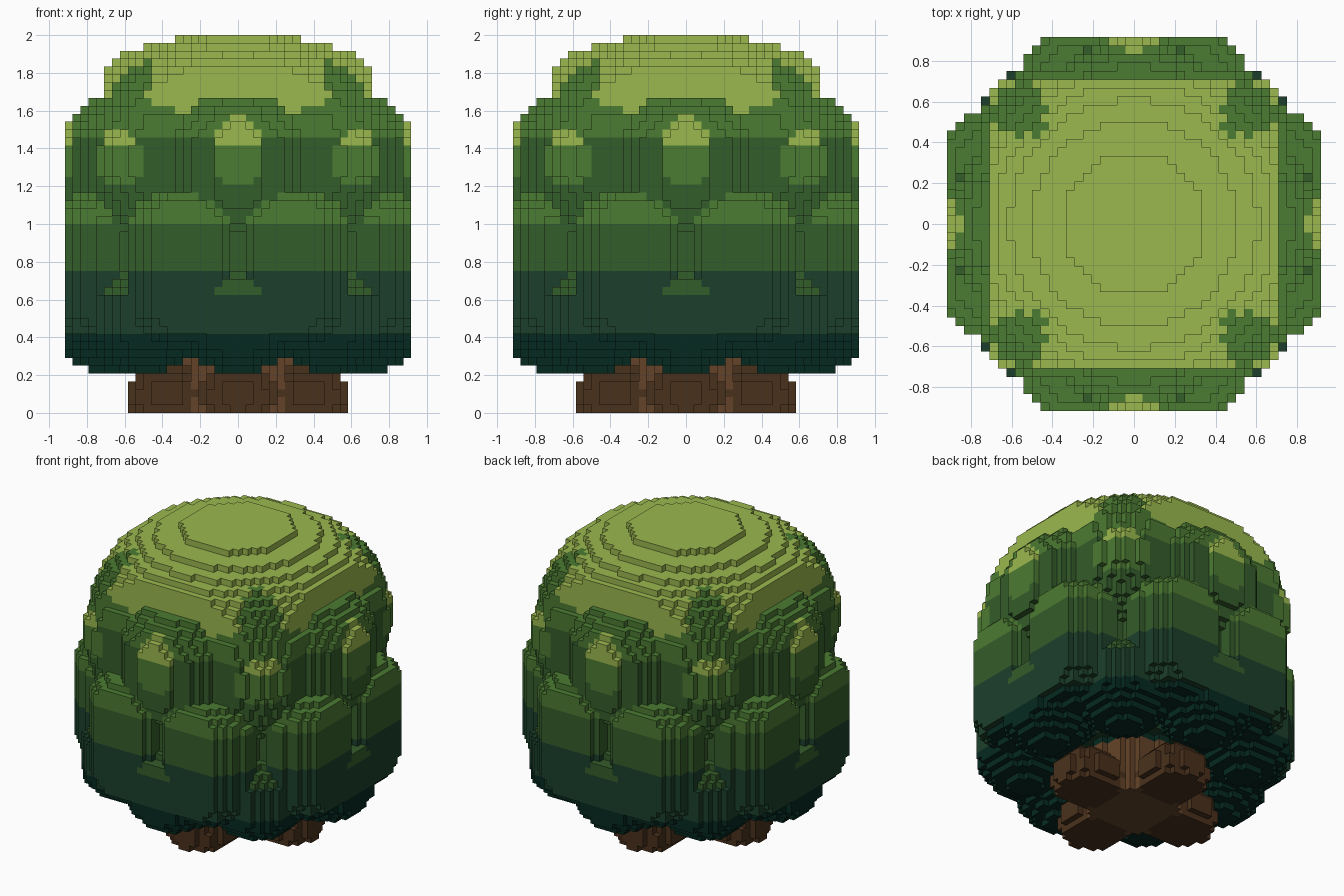
import bpy, bmesh
from math import cos, sin, radians

cube = bpy.data.objects.get("Cube")
if cube:
    bpy.data.objects.remove(cube)

V = 1 / 24            # voxel size
HALF, TALL = 22, 48   # grid half width and height


def linear(c):
    c /= 255
    return c / 12.92 if c <= 0.04045 else ((c + 0.055) / 1.055) ** 2.4


def material(name, rgb):
    col = [linear(c) for c in rgb] + [1]
    m = bpy.data.materials.new(name)
    m.use_nodes = True
    m.diffuse_color = col
    bsdf = m.node_tree.nodes["Principled BSDF"]
    bsdf.inputs["Base Color"].default_value = col
    bsdf.inputs["Roughness"].default_value = 0.9
    return m


LIGHT, GREEN, MID, DARK, DEEP, BARK, WOOD = range(7)
MATS = [material("light leaf", (155, 185, 78)),
        material("green leaf", (75, 123, 50)),
        material("mid leaf", (52, 93, 42)),
        material("dark leaf", (27, 63, 43)),
        material("deep leaf", (5, 41, 32)),
        material("bark", (73, 49, 28)),
        material("light wood", (100, 68, 40))]


def lump(angle, dist, wide, low, high, down, up, bands, limit=1.0):
    """Lump with straight sides from low to high and rounded ends.
    Bands are (lowest z, colour) from the top down."""
    a = radians(angle)
    return (dist * cos(a), dist * sin(a), wide, low, high, down, up, bands, limit)


body = [(1.46, GREEN), (0.88, MID), (0.42, DARK), (0, DEEP)]
tuft = [(1.42, LIGHT), (0, GREEN)]
belly = [(1.0, GREEN), (0.75, MID), (0.42, DARK), (0, DEEP)]
skirt = [(0.63, MID), (0.42, DARK), (0, DEEP)]

# Crown cap and inner core
leaves = [lump(0, 0, 0.87, 1.65, 1.6, 0.15, 0.415, [(0, LIGHT)], 0.71),
          lump(0, 0, 0.72, 1.08, 1.08, 0.74, 0.74, body)]
# Shoulders and tufts on the axes and diagonals
for a in (0, 90):
    leaves.append(lump(a, 0.43, 0.485, 1.17, 1.42, 0.32, 0.33, body))
    leaves.append(lump(a, 0.71, 0.22, 1.26, 1.4, 0.1, 0.23, tuft))
leaves.append(lump(45, 0.58, 0.34, 1.2, 1.45, 0.35, 0.43, body))
leaves.append(lump(45, 0.75, 0.205, 1.26, 1.38, 0.1, 0.19, tuft))
for a in (0, 45, 90):
    leaves.append(lump(a, 0.68, 0.29, 0.45, 0.55, 0.24, 0.22, skirt))
# Belly lumps between them; the outer two reach across the quadrant edges
for a in (-22.5, 22.5, 67.5, 112.5):
    leaves.append(lump(a, 0.74, 0.288, 0.6, 1.0, 0.27, 0.2, belly))

# Four spreading roots
roots = [lump(a, 0.38, 0.21, 0.08, 0.1, 0.13, 0.17, [(0, BARK)]) for a in (0, 90)]


def mirror(grid, i, j, k, col):
    for p in (i, -1 - i):
        for q in (j, -1 - j):
            grid[p, q, k] = col


def fill(lumps):
    """Voxel grid, worked out for one quadrant and mirrored to the others."""
    grid = {}
    for i in range(HALF):
        for j in range(HALF):
            x, y = (i + 0.5) * V, (j + 0.5) * V
            for k in range(TALL):
                z = (k + 0.5) * V
                best, col = 1.0, None
                for bx, by, wide, low, high, down, up, bands, limit in lumps:
                    if max(x, y) > limit:
                        continue
                    rise = max((z - high) / up if z > low else 0, (low - z) / down, 0)
                    f = ((x - bx) ** 2 + (y - by) ** 2) / wide ** 2 + rise ** 2
                    if f < best:
                        best = f
                        col = next(c for base, c in bands if z >= base)
                if col is not None:
                    mirror(grid, i, j, k, col)
    return grid


def build(name, grid):
    """Mesh of the exposed voxel faces."""
    bm = bmesh.new()
    verts = {}

    def vert(p):
        if p not in verts:
            verts[p] = bm.verts.new([c * V for c in p])
        return verts[p]

    for cell, col in grid.items():
        for axis in range(3):
            u, w = (axis + 1) % 3, (axis + 2) % 3
            for side in (0, 1):
                near = list(cell)
                near[axis] += 2 * side - 1
                if tuple(near) in grid:
                    continue
                ring = []
                for du, dw in ((0, 0), (1, 0), (1, 1), (0, 1)):
                    p = list(cell)
                    p[axis] += side
                    p[u] += du
                    p[w] += dw
                    ring.append(vert(tuple(p)))
                face = bm.faces.new(ring if side else ring[::-1])
                face.material_index = col
    mesh = bpy.data.meshes.new(name)
    bm.to_mesh(mesh)
    bm.free()
    for m in MATS:
        mesh.materials.append(m)
    obj = bpy.data.objects.new(name, mesh)
    bpy.context.collection.objects.link(obj)


canopy = fill(leaves)
trunk = fill(roots)
# Round trunk core rising into the leaves
for i in range(7):
    for j in range(7):
        if (i + 0.5) ** 2 + (j + 0.5) ** 2 < 44:
            for k in range(12):
                if (i, j, k) not in trunk:
                    mirror(trunk, i, j, k, WOOD)
trunk = {c: col for c, col in trunk.items() if c not in canopy}

build("canopy", canopy)
build("trunk", trunk)
